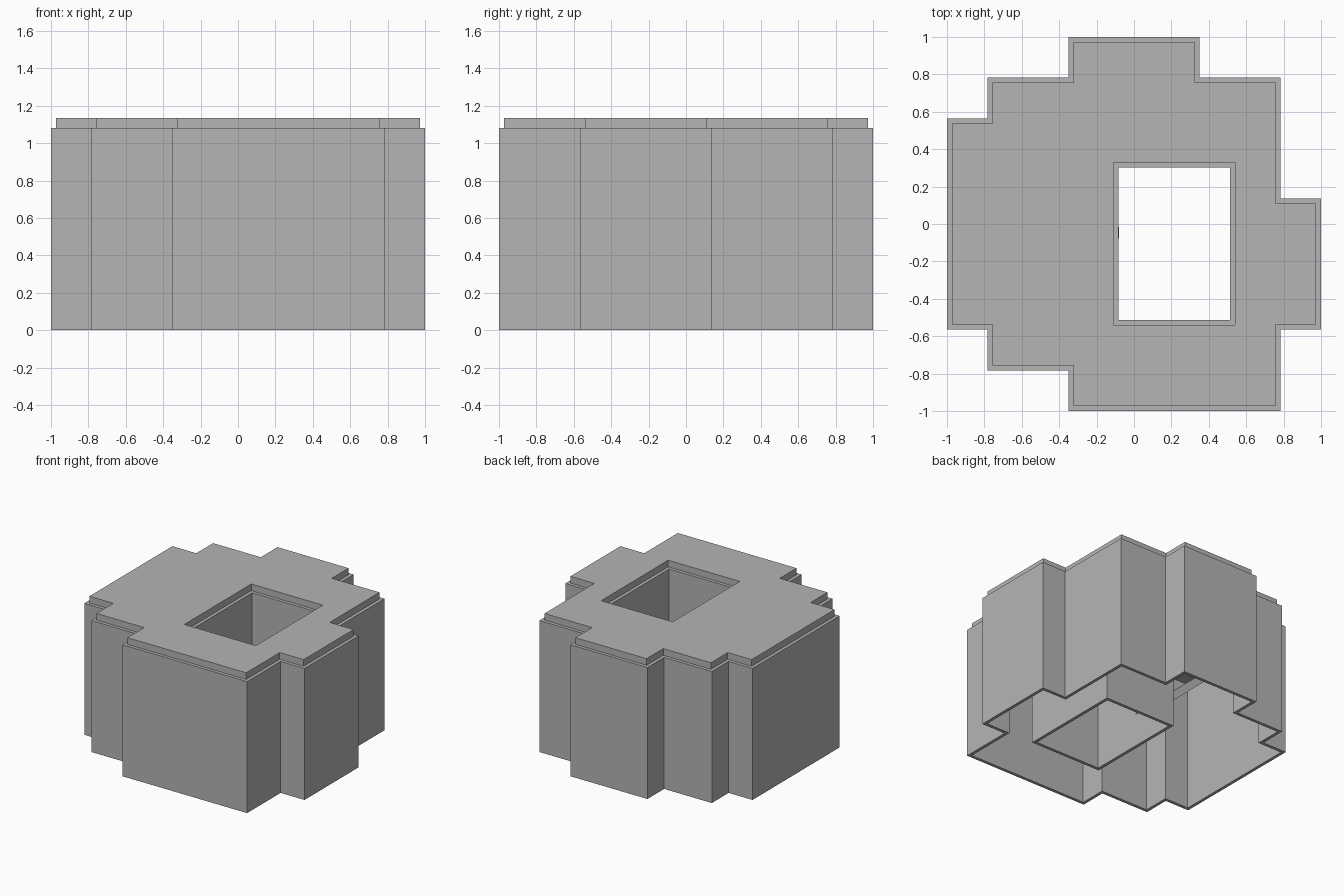
import bpy, bmesh
from mathutils import Vector, Matrix

if "Cube" in bpy.data.objects:
    bpy.data.objects.remove(bpy.data.objects["Cube"], do_unlink=True)

HEIGHT, SHOULDER, CEILING = 1.135, 1.08, 1.06
LIP, WALL = 0.027, 0.025
A, B, C, D = 0.35, 0.565, 0.783, 1.0

# Counter-clockwise stepped outline and the rectangular shaft
outline = [(-A, -D), (C, -D), (C, -B), (D, -B), (D, 0.137), (C, 0.137),
           (C, C), (A, C), (A, D), (-A, D), (-A, C), (-C, C),
           (-C, B), (-D, B), (-D, -B), (-C, -B), (-C, -C), (-A, -C)]
shaft = [(-0.083, -0.513), (0.513, -0.513), (0.513, 0.303), (-0.083, 0.303)]

grey = bpy.data.materials.new("grey plastic")
grey.use_nodes = True
colour = (0.46, 0.46, 0.46, 1)
grey.diffuse_color = colour
grey.node_tree.nodes["Principled BSDF"].inputs["Base Color"].default_value = colour


def inset(points, distance):
    """Move every side of a counter-clockwise loop inwards."""
    pts = [Vector(p) for p in points]
    result = []
    for i, p in enumerate(pts):
        before = (p - pts[i - 1]).normalized()
        after = (pts[(i + 1) % len(pts)] - p).normalized()
        side = before + after
        result.append(p + distance * Vector((-side.y, side.x)))
    return result


def ring(bm, points, z):
    return [bm.verts.new((p[0], p[1], z)) for p in points]


def skin(bm, rings):
    """Join successive rings of equal length with quads."""
    for low, high in zip(rings, rings[1:]):
        n = len(low)
        for i in range(n):
            j = (i + 1) % n
            bm.faces.new((low[i], low[j], high[j], high[i]))


def sheet(bm, outer, hole):
    """Fill the flat area between an outline and its hole."""
    edges = []
    for loop in (outer, hole):
        for i, v in enumerate(loop):
            w = loop[(i + 1) % len(loop)]
            edges.append(bm.edges.get((v, w)) or bm.edges.new((v, w)))
    bmesh.ops.triangle_fill(bm, edges=edges, use_beauty=True)


def finish(bm, name):
    bmesh.ops.recalc_face_normals(bm, faces=bm.faces[:])
    mesh = bpy.data.meshes.new(name)
    bm.to_mesh(mesh)
    bm.free()
    mesh.materials.append(grey)
    obj = bpy.data.objects.new(name, mesh)
    bpy.context.collection.objects.link(obj)
    return obj


# Hollow housing, open underneath, with a raised lip on top
bm = bmesh.new()
inner, lid = inset(outline, WALL), inset(outline, LIP)
outside = [ring(bm, inner, CEILING), ring(bm, inner, 0), ring(bm, outline, 0),
           ring(bm, outline, SHOULDER), ring(bm, lid, SHOULDER), ring(bm, lid, HEIGHT)]
skin(bm, outside)

# Shaft wall through the middle
tube, lid_hole = inset(shaft, -WALL), inset(shaft, -LIP)
inside = [ring(bm, tube, CEILING), ring(bm, tube, 0), ring(bm, shaft, 0),
          ring(bm, shaft, SHOULDER), ring(bm, lid_hole, SHOULDER), ring(bm, lid_hole, HEIGHT)]
skin(bm, inside)

# Ceiling and top surface
sheet(bm, outside[0], inside[0])
sheet(bm, outside[-1], inside[-1])
finish(bm, "housing")

# Slanted brace between the shaft and the side wall
bm = bmesh.new()
start, end = Vector((-0.10, -0.047, 0.25)), Vector((-0.96, -0.047, 1.03))
axis = end - start
bmesh.ops.create_cube(bm, size=1, matrix=Matrix.Translation((start + end) / 2)
                      @ axis.to_track_quat("Z", "Y").to_matrix().to_4x4()
                      @ Matrix.Diagonal((0.06, 0.06, axis.length, 1)))
finish(bm, "inner_brace")
